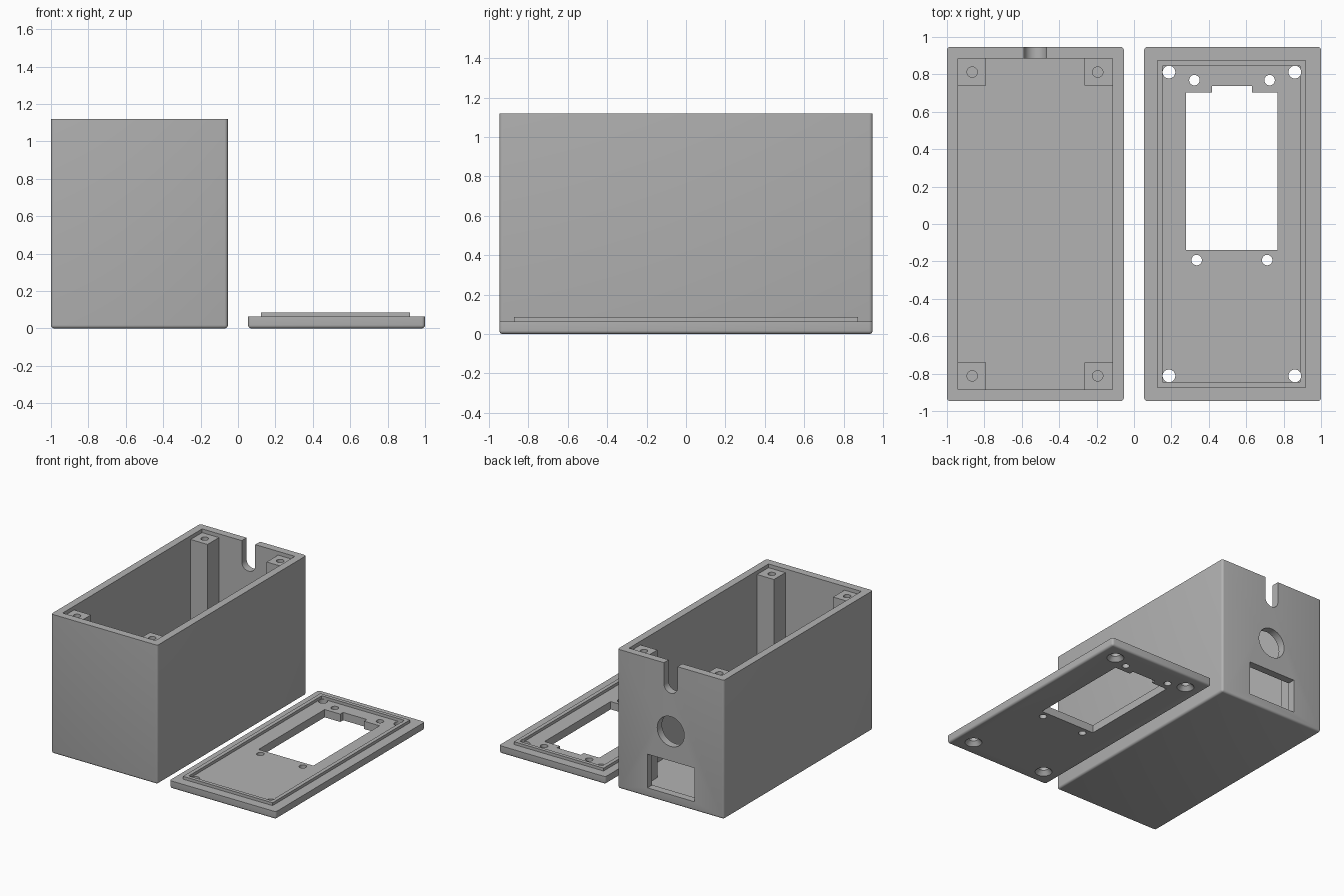
import bpy, bmesh, math
from mathutils import Matrix

if "Cube" in bpy.data.objects:
    bpy.data.objects.remove(bpy.data.objects["Cube"])

grey = bpy.data.materials.new("grey plastic")
grey.diffuse_color = (0.45, 0.45, 0.45, 1)
grey.use_nodes = True
grey.node_tree.nodes["Principled BSDF"].inputs["Base Color"].default_value = grey.diffuse_color


def make(name, bm):
    bmesh.ops.recalc_face_normals(bm, faces=bm.faces)
    me = bpy.data.meshes.new(name)
    bm.to_mesh(me)
    bm.free()
    me.materials.append(grey)
    ob = bpy.data.objects.new(name, me)
    bpy.context.collection.objects.link(ob)
    return ob


def block(name, x0, x1, y0, y1, z0, z1, radius=0):
    """Box from its limits; radius rounds every edge except the top rim."""
    bm = bmesh.new()
    bmesh.ops.create_cube(bm, size=1)
    for v in bm.verts:
        v.co = (x1 if v.co.x > 0 else x0, y1 if v.co.y > 0 else y0, z1 if v.co.z > 0 else z0)
    if radius:
        edges = [e for e in bm.edges if min(v.co.z for v in e.verts) < z1 - 1e-4]
        bmesh.ops.bevel(bm, geom=edges, offset=radius, segments=4, profile=0.5, affect='EDGES')
    return make(name, bm)


def rod(x, y, z0, z1, r0, r1=None):
    """Upright cylinder or cone."""
    bm = bmesh.new()
    bmesh.ops.create_cone(bm, cap_ends=True, segments=32, radius1=r0,
                          radius2=r0 if r1 is None else r1, depth=z1 - z0,
                          matrix=Matrix.Translation((x, y, (z0 + z1) / 2)))
    return make("cutter", bm)


def rod_y(x, z, y0, y1, r):
    """Cylinder lying along y."""
    bm = bmesh.new()
    m = Matrix.Translation((x, (y0 + y1) / 2, z)) @ Matrix.Rotation(math.pi / 2, 4, 'X')
    bmesh.ops.create_cone(bm, cap_ends=True, segments=48, radius1=r, radius2=r,
                          depth=y1 - y0, matrix=m)
    return make("cutter", bm)


def combine(target, tool, op='DIFFERENCE'):
    mod = target.modifiers.new("bool", 'BOOLEAN')
    mod.operation, mod.object, mod.solver = op, tool, 'EXACT'
    bpy.context.view_layer.objects.active = target
    bpy.ops.object.modifier_apply(modifier=mod.name)
    bpy.data.objects.remove(tool)


def finish(ob):
    bpy.ops.object.select_all(action='DESELECT')
    ob.select_set(True)
    bpy.context.view_layer.objects.active = ob
    bpy.ops.object.shade_smooth_by_angle(angle=math.radians(30))


HY = 0.947            # half length of both parts
SCREW_Y = 0.812       # screw rows
H = 1.12              # case height

# Case: rounded shell hollowed from above
case = block("case", -1, -0.054, -HY, HY, 0, H, 0.018)
combine(case, block("cutter", -0.94, -0.114, -0.886, 0.886, 0.063, H + 0.1))

# Corner screw posts, slightly below the rim
for x0, x1, hx in ((-0.96, -0.79, -0.865), (-0.264, -0.094, -0.194)):
    for s in (-1, 1):
        ya, yb = sorted((s * 0.741, s * 0.906))
        combine(case, block("post", x0, x1, ya, yb, 0.04, H - 0.03), 'UNION')
        combine(case, rod(hx, s * SCREW_Y, H - 0.35, H + 0.05, 0.028))

# Back wall: cable slot, round hole, rectangular socket opening
combine(case, rod_y(-0.527, 0.95, 0.84, 1.0, 0.06))
combine(case, block("cutter", -0.587, -0.467, 0.84, 1.0, 0.95, H + 0.1))
combine(case, rod_y(-0.527, 0.582, 0.84, 1.0, 0.12))
combine(case, block("cutter", -0.74, -0.32, 0.84, 1.0, 0.074, 0.345))
finish(case)

# Lid: rounded plate with a raised locating lip
lid = block("lid", 0.054, 1, -HY, HY, 0, 0.063, 0.018)
lip = block("lip", 0.122, 0.919, -0.873, 0.873, 0.04, 0.086)
combine(lip, block("cutter", 0.153, 0.888, -0.844, 0.844, 0, 0.2))
combine(lid, lip, 'UNION')

# Display window with a notch at the back
combine(lid, block("cutter", 0.279, 0.767, -0.138, 0.703, -0.1, 0.2))
combine(lid, block("cutter", 0.418, 0.63, 0.6, 0.739, -0.1, 0.2))

# Countersunk lid screw holes
for x in (0.187, 0.86):
    for y in (-SCREW_Y, SCREW_Y):
        combine(lid, rod(x, y, -0.1, 0.2, 0.034))
        combine(lid, rod(x, y, -0.01, 0.032, 0.072, 0.034))

# Display mounting holes
for x, y in ((0.323, 0.769), (0.725, 0.769), (0.335, -0.193), (0.712, -0.193)):
    combine(lid, rod(x, y, -0.1, 0.2, 0.028))
finish(lid)
